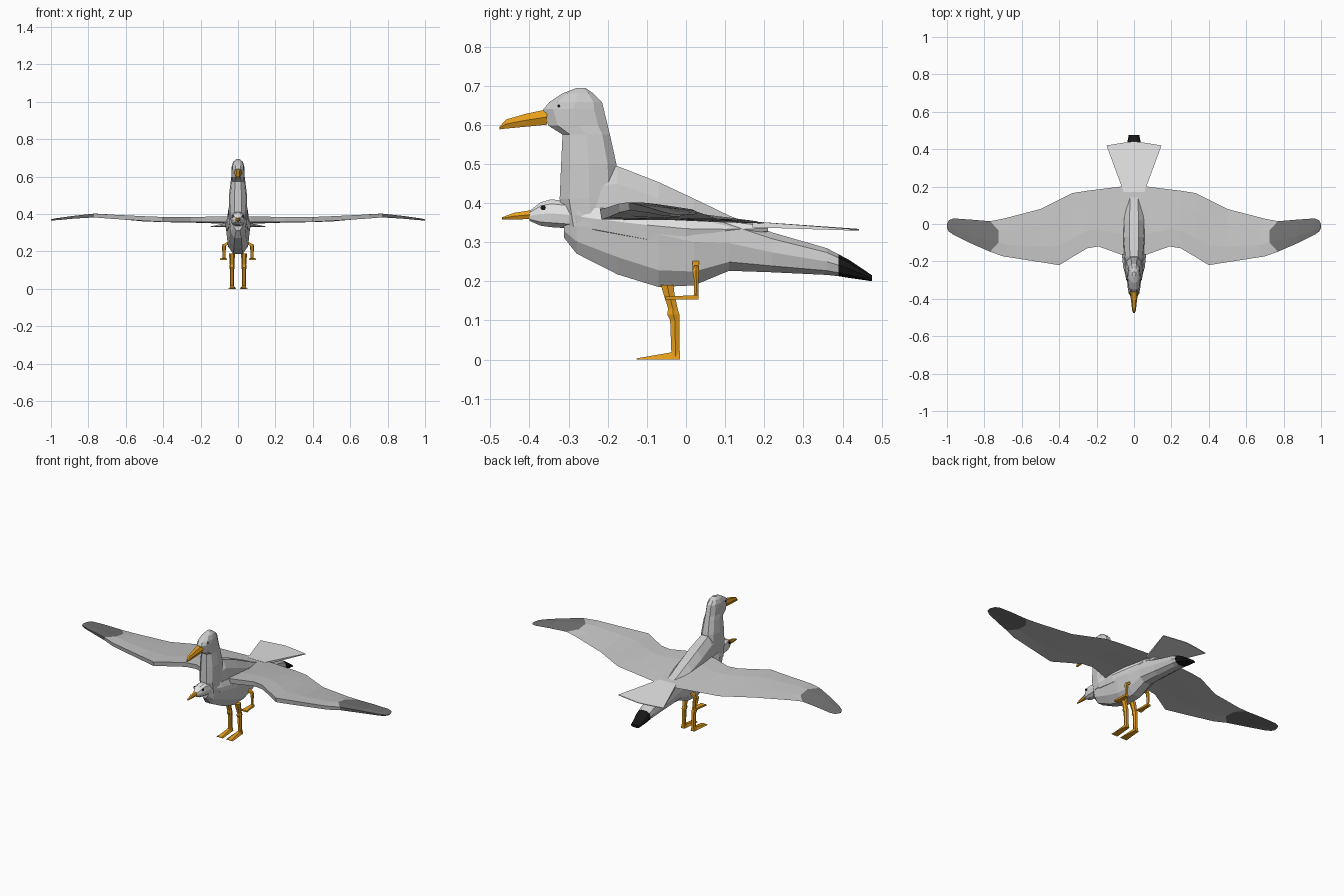
import bpy, bmesh, math
from mathutils import Vector


def material(name, rgb):
    m = bpy.data.materials.new(name)
    m.diffuse_color = (*rgb, 1)
    return m


WHITE = material("white feather", (0.78, 0.78, 0.78))
PALE = material("pale grey feather", (0.6, 0.6, 0.6))
GREY = material("wing grey", (0.56, 0.56, 0.56))
DARK = material("dark wing tip", (0.17, 0.17, 0.17))
BLACK = material("black", (0.008, 0.008, 0.008))
ORANGE = material("orange", (0.78, 0.34, 0.012))


def loft(name, rings, mats, rule=None):
    """Skin a list of equal-length point rings, cap both ends."""
    bm = bmesh.new()
    rows = [[bm.verts.new(p) for p in ring] for ring in rings]
    n = len(rows[0])
    for a, b in zip(rows, rows[1:]):
        for i in range(n):
            j = (i + 1) % n
            bm.faces.new((a[i], a[j], b[j], b[i]))
    bm.faces.new(rows[0])
    bm.faces.new(rows[-1][::-1])
    bmesh.ops.recalc_face_normals(bm, faces=bm.faces)
    me = bpy.data.meshes.new(name)
    bm.to_mesh(me)
    bm.free()
    for m in mats:
        me.materials.append(m)
    if rule:
        for f in me.polygons:
            f.material_index = rule(f.center)
    ob = bpy.data.objects.new(name, me)
    bpy.context.collection.objects.link(ob)
    return ob


def oval(n, power=0.8):
    pts = []
    for i in range(n):
        a = 2 * math.pi * i / n
        c, s = math.cos(a), math.sin(a)
        pts.append((math.copysign(abs(c) ** power, c), math.copysign(abs(s) ** power, s)))
    return pts


def along_y(sections, n=10, x=0, power=0.8):
    """Sections are (y, bottom, top, half width)."""
    return [[(x + w * c, y, (b + t) / 2 + (t - b) / 2 * s) for c, s in oval(n, power)]
            for y, b, t, w in sections]


def along_z(sections, n=10, x=0, power=0.8):
    """Sections are (z, front, back, half width)."""
    return [[(x + w * c, (f + b) / 2 + (b - f) / 2 * s, z) for c, s in oval(n, power)]
            for z, f, b, w in sections]


def mirrored(points):
    return [[(-x, y, z) for x, y, z in ring] for ring in points]


# Standing bird: body with black tail end
loft("standing_body", along_y([
    (-0.312, 0.31, 0.42, 0.025), (-0.28, 0.267, 0.47, 0.046), (-0.175, 0.212, 0.50, 0.055),
    (-0.07, 0.18, 0.459, 0.064), (0.02, 0.185, 0.416, 0.062), (0.11, 0.224, 0.371, 0.055),
    (0.22, 0.221, 0.327, 0.05), (0.36, 0.215, 0.286, 0.044), (0.39, 0.212, 0.27, 0.042),
    (0.415, 0.208, 0.257, 0.04), (0.475, 0.2, 0.216, 0.028)]),
    [PALE, BLACK], lambda c: int(c.y > 0.39))

# Standing bird: neck and head
loft("standing_neck_and_head", along_z([
    (0.34, -0.312, -0.17, 0.05), (0.41, -0.326, -0.17, 0.05), (0.50, -0.322, -0.175, 0.048),
    (0.575, -0.318, -0.192, 0.039), (0.598, -0.355, -0.197, 0.036),
    (0.64, -0.368, -0.207, 0.035), (0.658, -0.352, -0.212, 0.033),
    (0.68, -0.318, -0.235, 0.025), (0.694, -0.28, -0.256, 0.01)]), [PALE])

# Beaks
loft("standing_beak", along_y([
    (-0.355, 0.598, 0.642, 0.022), (-0.41, 0.593, 0.63, 0.016),
    (-0.46, 0.589, 0.615, 0.01), (-0.476, 0.588, 0.596, 0.005)], 6), [ORANGE])
loft("flying_beak", along_y([
    (-0.385, 0.358, 0.385, 0.014), (-0.44, 0.357, 0.376, 0.009),
    (-0.47, 0.358, 0.364, 0.004)], 6), [ORANGE])

# Flying bird: slim body and head
loft("flying_body", along_y([
    (-0.40, 0.354, 0.38, 0.013), (-0.372, 0.341, 0.403, 0.027), (-0.345, 0.337, 0.411, 0.033),
    (-0.30, 0.334, 0.406, 0.038), (-0.23, 0.317, 0.402, 0.058), (-0.1, 0.288, 0.40, 0.071),
    (0, 0.287, 0.382, 0.068), (0.1, 0.303, 0.363, 0.052), (0.21, 0.325, 0.345, 0.035)]),
    [WHITE])

# Fan tail
fan = []
for x, back in ((-1, 0.42), (-0.5, 0.432), (0, 0.442), (0.5, 0.432), (1, 0.42)):
    fan.append([(x * 0.055, 0.17, 0.353), (x * 0.147, back, 0.334),
                (x * 0.147, back, 0.33), (x * 0.055, 0.17, 0.338)])
loft("fan_tail", fan, [WHITE])

# Wings: (x, lead y, trail y, lead z, trail z, thickness, mid-chord x shift)
stations = [(0.0, -0.168, 0.2, 0.388, 0.348, 0.03, 0), (0.07, -0.163, 0.2, 0.387, 0.348, 0.03, 0),
            (0.19, -0.12, 0.185, 0.385, 0.352, 0.028, 0), (0.25, -0.13, 0.178, 0.385, 0.354, 0.027, 0),
            (0.33, -0.177, 0.165, 0.384, 0.355, 0.026, 0), (0.40, -0.22, 0.13, 0.384, 0.357, 0.026, 0),
            (0.50, -0.204, 0.08, 0.388, 0.36, 0.025, 0), (0.70, -0.173, 0.028, 0.398, 0.378, 0.022, -0.03),
            (0.77, -0.148, 0.015, 0.402, 0.384, 0.02, -0.045), (0.88, -0.1, 0.024, 0.39, 0.38, 0.015, 0),
            (0.965, -0.058, 0.03, 0.377, 0.374, 0.01, 0), (0.99, -0.04, 0.02, 0.373, 0.371, 0.007, 0),
            (1.0, -0.02, 0.0, 0.37, 0.37, 0.004, 0)]
wing = []
for x, yl, yt, zl, zt, th, dx in stations:
    m1, m2 = yl + (yt - yl) * 0.3, yl + (yt - yl) * 0.7
    z1, z2 = zl + (zt - zl) * 0.3, zl + (zt - zl) * 0.7
    wing.append([(x, yl, zl), (x + dx, m1, z1 + th * 0.2), (x + dx, m2, z2 + th * 0.1), (x, yt, zt),
                 (x + dx, m2, z2 - th * 0.3), (x + dx, m1, z1 - th * 0.6), (x, yl + 0.004, zl - th)])


def tip_rule(c):
    # Outer panels start at a curved line across the chord
    return int(abs(c.x) > 0.785)


for side, pts in (("right", wing), ("left", mirrored(wing))):
    loft(side + "_wing", pts, [GREY, DARK], tip_rule)

# Legs and feet, both birds
leg = along_z([(0.19, -0.066, -0.03, 0.016), (0.17, -0.06, -0.028, 0.015),
               (0.13, -0.047, -0.02, 0.012), (0.115, -0.05, -0.015, 0.014),
               (0.1, -0.042, -0.015, 0.011), (0.0, -0.038, -0.015, 0.011)], 6, 0.032)
foot = [[(0.032 - w, y, 0), (0.032 + w, y, 0), (0.032 + w * 0.6, y, h), (0.032 - w * 0.6, y, h)]
        for y, w, h in ((-0.015, 0.012, 0.022), (-0.04, 0.014, 0.018), (-0.127, 0.022, 0.003))]
hang_leg = along_z([(0.24, 0.022, 0.03, 0.006), (0.228, 0.016, 0.034, 0.011),
                    (0.2, 0.02, 0.033, 0.009), (0.153, 0.02, 0.032, 0.008)], 6, 0.075)
hang_foot = [[(x - w, y, 0.153), (x + w, y, 0.153), (x + w, y, 0.153 + h), (x - w, y, 0.153 + h)]
             for y, x, w, h in ((0.032, 0.077, 0.01, 0.012), (-0.01, 0.077, 0.012, 0.01),
                                (-0.052, 0.078, 0.018, 0.008))]
thigh = [[(x, y - 0.008, z - 0.008), (x, y + 0.008, z - 0.008),
          (x, y + 0.008, z + 0.008), (x, y - 0.008, z + 0.008)]
         for x, y, z in ((0.045, 0.025, 0.25), (0.078, 0.025, 0.23))]
for name, pts in (("standing_leg", leg), ("standing_foot", foot), ("trailing_leg", hang_leg),
                  ("trailing_foot", hang_foot), ("trailing_thigh", thigh)):
    loft("right_" + name, pts, [ORANGE])
    loft("left_" + name, mirrored(pts), [ORANGE])

# Eyes as small thin plates
for name, y, z, x, r in (("flying_eye", -0.365, 0.388, 0.0265, 0.007),
                         ("standing_eye", -0.325, 0.648, 0.0285, 0.004)):
    disc = [[(x + d, y + r * c, z + r * s) for c, s in oval(6, 1)] for d in (-0.003, 0.004)]
    loft("right_" + name, disc, [BLACK])
    loft("left_" + name, mirrored(disc), [BLACK])
